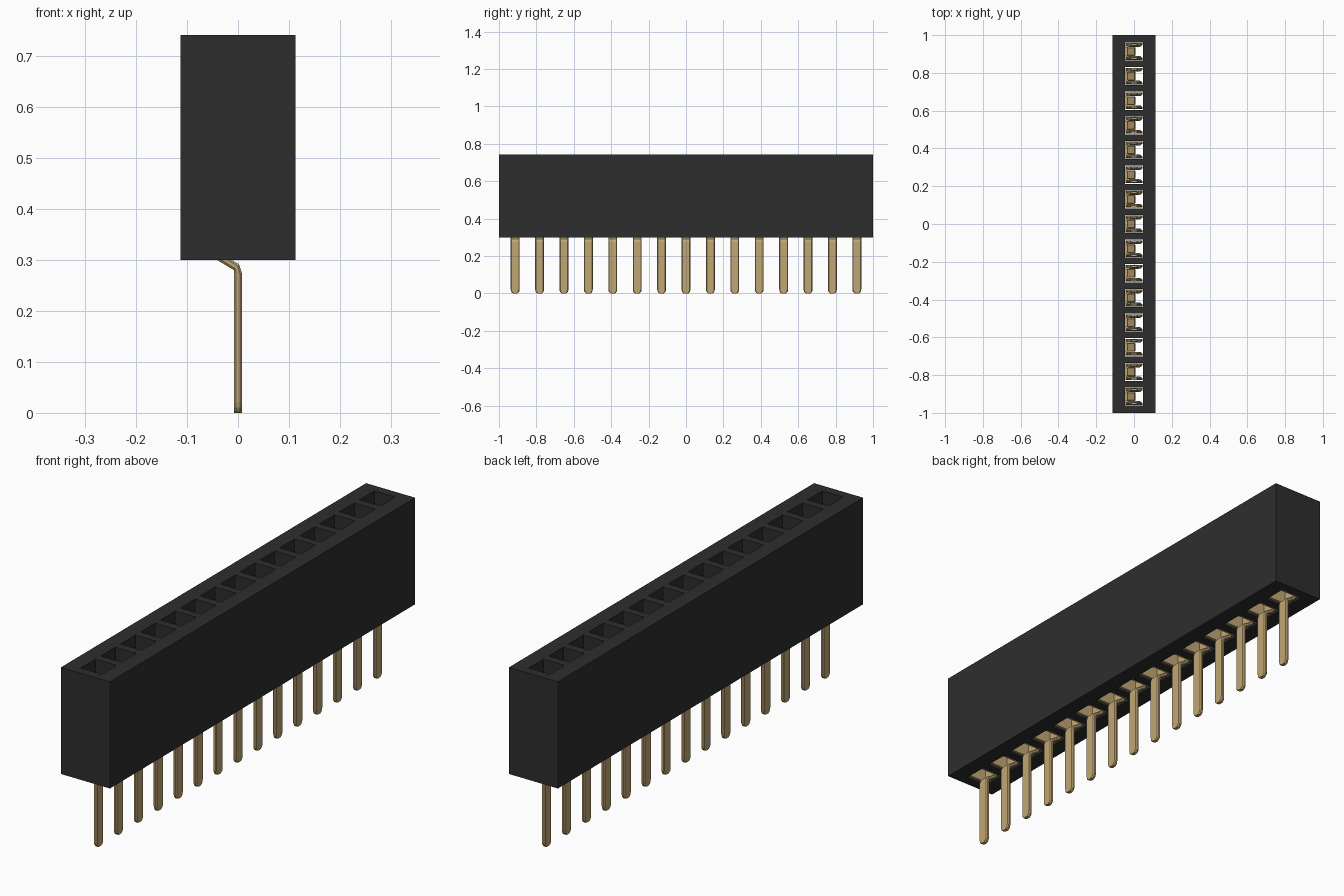
import bpy, bmesh, math
from mathutils import Vector

if "Cube" in bpy.data.objects:
    bpy.data.objects.remove(bpy.data.objects["Cube"])

COUNT, PITCH = 15, 0.1305
HALF_X, Z0, Z1 = 0.1125, 0.30, 0.742
HOLE = 0.048
CENTRES = [(i - (COUNT - 1) / 2) * PITCH for i in range(COUNT)]


def material(name, rgb, metallic=0.0):
    m = bpy.data.materials.new(name)
    m.use_nodes = True
    m.diffuse_color = (*rgb, 1)
    m.node_tree.nodes["Principled BSDF"].inputs["Base Color"].default_value = (*rgb, 1)
    return m


def finish(bm, name, mat):
    bmesh.ops.recalc_face_normals(bm, faces=bm.faces)
    me = bpy.data.meshes.new(name)
    bm.to_mesh(me)
    bm.free()
    me.materials.append(mat)
    ob = bpy.data.objects.new(name, me)
    bpy.context.collection.objects.link(ob)
    return ob


def loft(bm, rings):
    """Skin a list of equal-length point rings and cap both ends."""
    vs = [[bm.verts.new(p) for p in r] for r in rings]
    n = len(vs[0])
    for a, b in zip(vs, vs[1:]):
        for i in range(n):
            bm.faces.new((a[i], a[(i + 1) % n], b[(i + 1) % n], b[i]))
    bm.faces.new(vs[0])
    bm.faces.new(vs[-1])


black = material("black plastic", (0.027, 0.027, 0.027))
gold = material("gold metal", (0.53, 0.38, 0.175))

# Housing: a flat grid with the socket cells left out, extruded upwards
xs = [-HALF_X, -HOLE, HOLE, HALF_X]
ys = [-1.0] + [c + s * HOLE for c in CENTRES for s in (-1, 1)] + [1.0]
bm = bmesh.new()
grid = [[bm.verts.new((x, y, Z0)) for y in ys] for x in xs]
for i in range(3):
    for j in range(len(ys) - 1):
        if i == 1 and j % 2 == 1:
            continue
        bm.faces.new((grid[i][j], grid[i + 1][j], grid[i + 1][j + 1], grid[i][j + 1]))
ext = bmesh.ops.extrude_face_region(bm, geom=bm.faces[:], use_keep_orig=True)
top = [g for g in ext["geom"] if isinstance(g, bmesh.types.BMVert)]
bmesh.ops.translate(bm, verts=top, vec=(0, 0, Z1 - Z0))
finish(bm, "housing", black)

# Pin: chamfered strip with a rounded tip, cranked sideways into the socket
PATH = [(0, 0, .011), (0, .004, .017), (0, .011, .022), (0, .020, .0235),
        (0, .275, .0235), (-.003, .286, .0235), (-.036, .306, .0235),
        (-.041, .316, .0235), (-.041, .45, .0235)]
THICK, CH = 0.0075, 0.004


def pin_rings():
    pts = [Vector((x, 0, z)) for x, z, w in PATH]
    rings = []
    for k, (p, (x, z, w)) in enumerate(zip(pts, PATH)):
        t = (pts[min(k + 1, len(pts) - 1)] - pts[max(k - 1, 0)]).normalized()
        n = Vector((t.z, 0, -t.x))
        a, b = THICK, THICK - CH
        octagon = [(a, w - CH), (b, w), (-b, w), (-a, w - CH),
                   (-a, CH - w), (-b, -w), (b, -w), (a, CH - w)]
        rings.append([p + n * u + Vector((0, v, 0)) for u, v in octagon])
    return rings


# Prong: centre y, height, and the x range of the blade, flaring at the tip
PRONG = [(.039, .305, -.046, .045), (.039, .44, -.046, .045),
         (.030, .60, -.034, .034), (.029, .63, -.025, .025),
         (.037, .69, -.015, .015)]


def prong_rings(side):
    t = 0.005
    return [[Vector((x0, side * (y - t), z)), Vector((x1, side * (y - t), z)),
             Vector((x1, side * (y + t), z)), Vector((x0, side * (y + t), z))]
            for y, z, x0, x1 in PRONG]


# Spine plate joining the two prongs behind the pin
def spine_rings():
    return [[Vector((x, y, z)) for x, y in
             ((-.046, -.036), (-.036, -.036), (-.036, .036), (-.046, .036))]
            for z in (.325, .45)]


bm = bmesh.new()
loft(bm, pin_rings())
loft(bm, spine_rings())
for side in (-1, 1):
    loft(bm, prong_rings(side))
first = finish(bm, "contact_01", gold)

# Repeat the contact along the row
for i, y in enumerate(CENTRES):
    ob = first if i == 0 else bpy.data.objects.new(f"contact_{i + 1:02d}", first.data)
    if i:
        bpy.context.collection.objects.link(ob)
    ob.location.y = y
